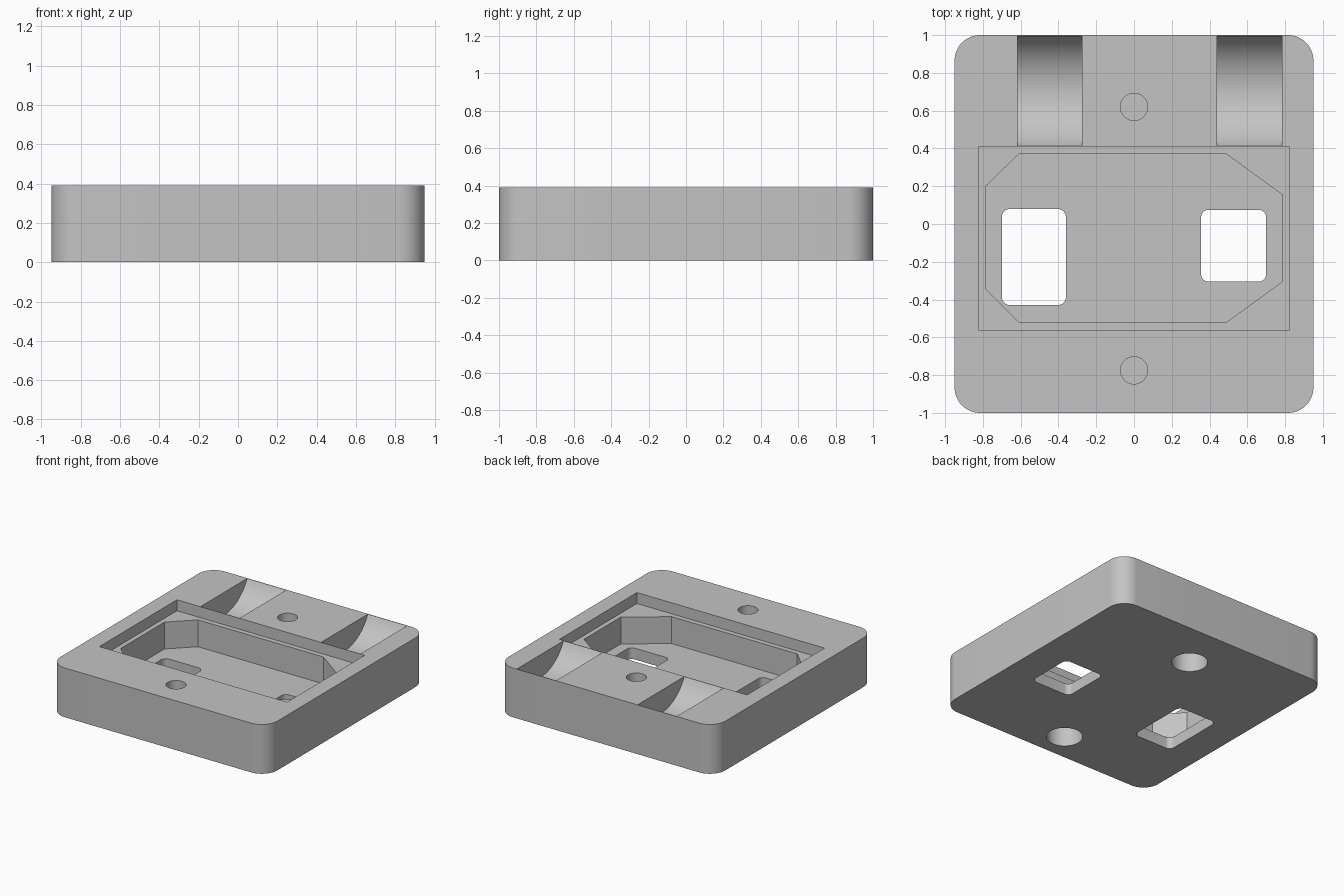
import bpy, bmesh, math

if "Cube" in bpy.data.objects:
    bpy.data.objects.remove(bpy.data.objects["Cube"])

TOP = 0.39


def prism(name, pts, z0, z1):
    """Extrude a closed counter-clockwise xy outline from z0 to z1."""
    bm = bmesh.new()
    face = bm.faces.new([bm.verts.new((x, y, z0)) for x, y in pts])
    ext = bmesh.ops.extrude_face_region(bm, geom=[face])
    for v in ext["geom"]:
        if isinstance(v, bmesh.types.BMVert):
            v.co.z = z1
    bmesh.ops.recalc_face_normals(bm, faces=bm.faces[:])
    me = bpy.data.meshes.new(name)
    bm.to_mesh(me)
    bm.free()
    ob = bpy.data.objects.new(name, me)
    bpy.context.collection.objects.link(ob)
    return ob


def rounded_rect(x0, x1, y0, y1, r, n=8):
    pts = []
    corners = [(x1 - r, y1 - r), (x0 + r, y1 - r), (x0 + r, y0 + r), (x1 - r, y0 + r)]
    for i, (cx, cy) in enumerate(corners):
        for k in range(n + 1):
            a = math.pi / 2 * (i + k / n)
            pts.append((cx + r * math.cos(a), cy + r * math.sin(a)))
    return pts


def circle(cx, cy, r, n=48):
    return [(cx + r * math.cos(2 * math.pi * k / n), cy + r * math.sin(2 * math.pi * k / n))
            for k in range(n)]


# Main block with rounded vertical corners
block = prism("base_block", rounded_rect(-0.95, 0.95, -1, 1, 0.135, 12), 0, TOP)
cutters = []

# Shallow rectangular recess and the deeper eight-sided pocket
cutters.append(prism("recess_cutter",
                     [(-0.822, -0.56), (0.822, -0.56), (0.822, 0.41), (-0.822, 0.41)], 0.303, 0.6))
cutters.append(prism("pocket_cutter",
                     [(-0.61, -0.52), (0.49, -0.52), (0.785, -0.305), (0.785, 0.155),
                      (0.49, 0.37), (-0.61, 0.37), (-0.785, 0.2), (-0.785, -0.345)], 0.09, 0.65))

# Two rounded windows through the pocket floor
cutters.append(prism("left_window_cutter", rounded_rect(-0.70, -0.36, -0.43, 0.08, 0.045), -0.1, 0.2))
cutters.append(prism("right_window_cutter", rounded_rect(0.355, 0.70, -0.305, 0.075, 0.04), -0.1, 0.2))

# Screw holes: narrow from above, wide from below, thin web between
for y in (0.62, -0.775):
    cutters.append(prism("screw_hole_cutter", circle(0, y, 0.072), 0.24, 0.6))
    cutters.append(prism("counterbore_cutter", circle(0, y, 0.13), -0.1, 0.22))

# Curved scoops behind the recess: circular arc with its axis along x
half, depth, cy = 0.291, 0.18, 0.705
radius = (half ** 2 + depth ** 2) / (2 * depth)
sweep = math.asin(half / radius)
arc = [(cy + radius * math.sin(sweep * t / 16),
        TOP + radius - depth - radius * math.cos(sweep * t / 16)) for t in range(-16, 17)]
profile = arc + [(cy + half, 0.6), (cy - half, 0.6)]
for x0, x1 in ((-0.617, -0.275), (0.44, 0.783)):
    scoop = prism("scoop_cutter", profile, x0, x1)
    for v in scoop.data.vertices:      # profile (y, z) swept along x
        v.co = (v.co.z, v.co.x, v.co.y)
    cutters.append(scoop)

# Cut everything out of the block
for c in cutters:
    m = block.modifiers.new(c.name, "BOOLEAN")
    m.operation = "DIFFERENCE"
    m.solver = "EXACT"
    m.object = c
    c.hide_render = True
bpy.context.view_layer.update()
deps = bpy.context.evaluated_depsgraph_get()
mesh = bpy.data.meshes.new_from_object(block.evaluated_get(deps))
block.modifiers.clear()
block.data = mesh
for c in cutters:
    bpy.data.objects.remove(c)

# Single plain grey
grey = bpy.data.materials.new("plain_grey")
grey.diffuse_color = (0.55, 0.55, 0.55, 1)
grey.use_nodes = True
grey.node_tree.nodes["Principled BSDF"].inputs["Base Color"].default_value = grey.diffuse_color
mesh.materials.clear()
mesh.materials.append(grey)
for p in mesh.polygons:
    p.material_index = 0

bpy.ops.object.select_all(action="DESELECT")
block.select_set(True)
bpy.context.view_layer.objects.active = block
bpy.ops.object.shade_smooth_by_angle(angle=math.radians(25))
